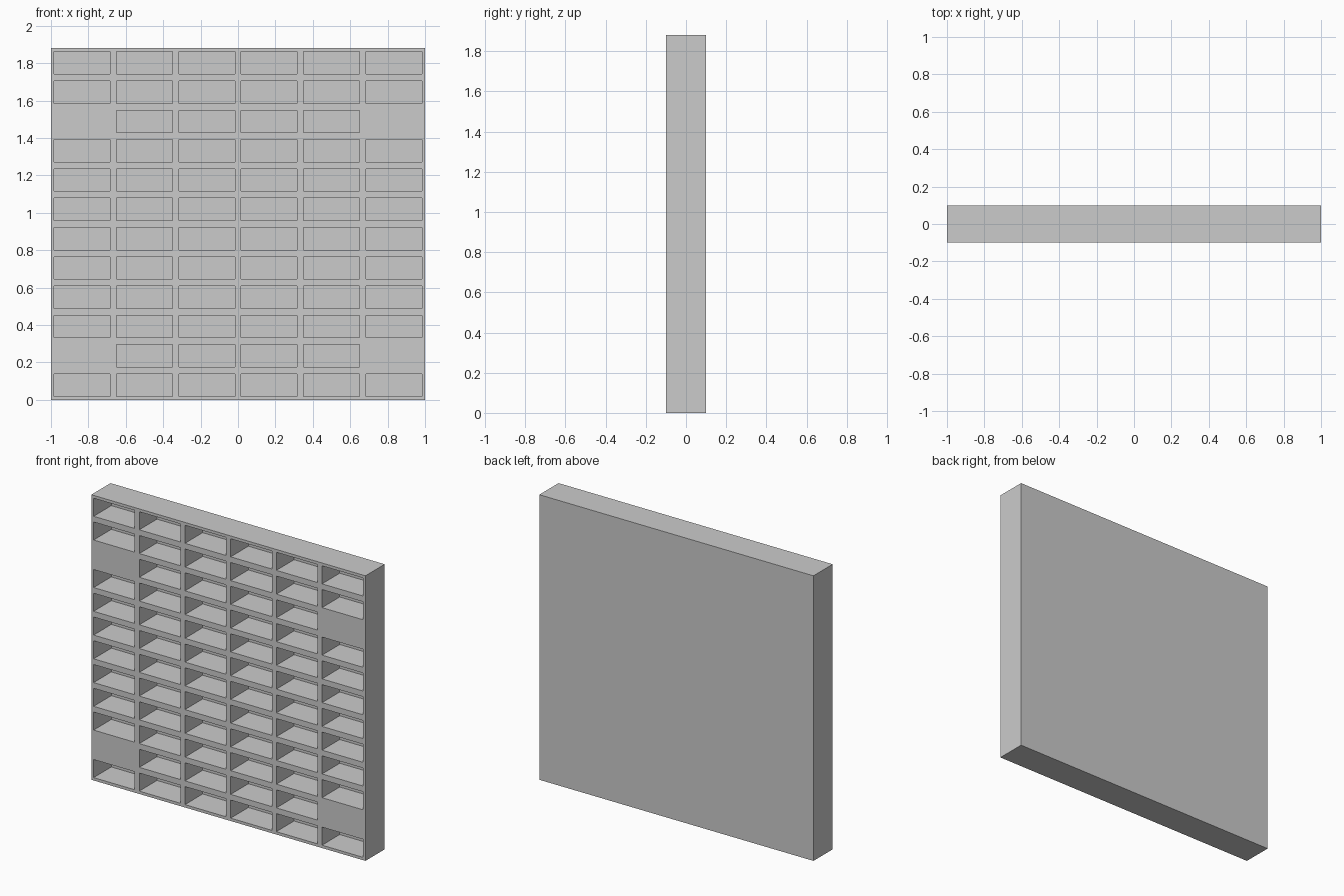
import bpy
import bmesh
from mathutils import Matrix, Vector

if "Cube" in bpy.data.objects:
    bpy.data.objects.remove(bpy.data.objects["Cube"], do_unlink=True)

WIDTH, DEPTH, HEIGHT = 2.0, 0.2, 1.88
COLS, ROWS = 6, 12
POCKET_W, POCKET_H = 0.3, 0.119
BACK_WALL = 0.016
SOLID_ROWS = (1, 9)      # rows whose outermost cells stay filled


def add_box(bm, center, size):
    matrix = Matrix.Translation(center) @ Matrix.Diagonal((*size, 1))
    bmesh.ops.create_cube(bm, size=1, matrix=matrix)


def make_object(name, bm):
    mesh = bpy.data.meshes.new(name)
    bm.to_mesh(mesh)
    bm.free()
    obj = bpy.data.objects.new(name, mesh)
    bpy.context.collection.objects.link(obj)
    return obj


# Solid slab
bm = bmesh.new()
add_box(bm, Vector((0, 0, HEIGHT / 2)), (WIDTH, DEPTH, HEIGHT))
panel = make_object("pocketed_panel", bm)

# Pocket cutters, poking out past the front face
bm = bmesh.new()
front, back = -DEPTH, DEPTH / 2 - BACK_WALL
for row in range(ROWS):
    for col in range(COLS):
        if row in SOLID_ROWS and col in (0, COLS - 1):
            continue
        x = (col + 0.5) * WIDTH / COLS - WIDTH / 2
        z = (row + 0.5) * HEIGHT / ROWS
        add_box(bm, Vector((x, (front + back) / 2, z)),
                (POCKET_W, back - front, POCKET_H))
cutter = make_object("pocket_cutter", bm)
cutter.hide_render = True

# Carve the pockets, then discard the cutter
carve = panel.modifiers.new("pockets", "BOOLEAN")
carve.operation = "DIFFERENCE"
carve.solver = "EXACT"
carve.object = cutter
bpy.context.view_layer.objects.active = panel
panel.select_set(True)
bpy.ops.object.modifier_apply(modifier=carve.name)
bpy.data.objects.remove(cutter, do_unlink=True)
